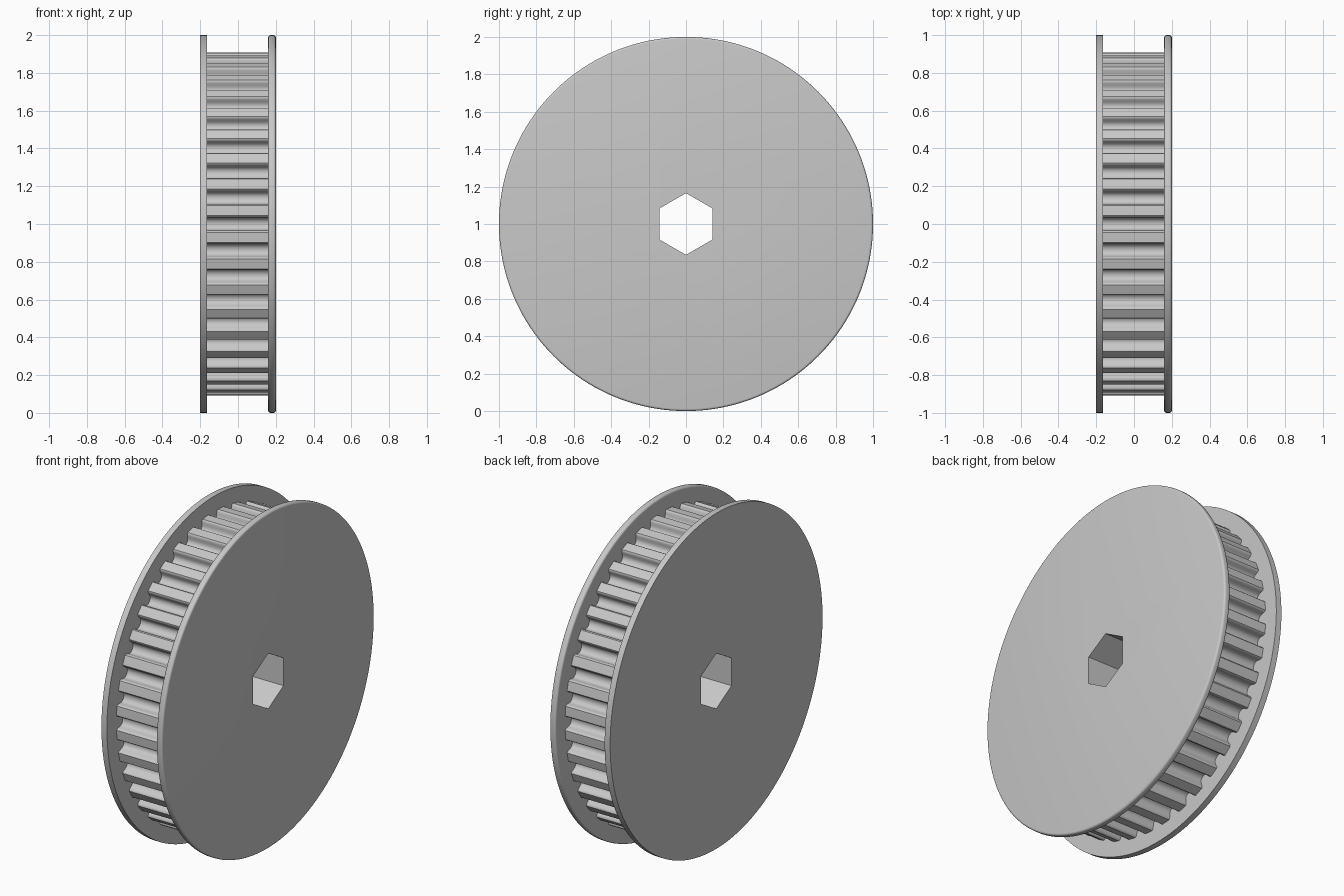
import bpy
import bmesh
from math import sin, cos, pi, radians

if "Cube" in bpy.data.objects:
    bpy.data.objects.remove(bpy.data.objects["Cube"], do_unlink=True)

TEETH = 40
TIP_RADIUS = 0.91
AXLE_Z = 1.0

grey = bpy.data.materials.new("plain grey")
grey.use_nodes = True
colour = (0.58, 0.58, 0.58, 1)
grey.diffuse_color = colour
grey.node_tree.nodes["Principled BSDF"].inputs["Base Color"].default_value = colour


def ring(radius, count):
    """Regular polygon in the YZ plane, first corner pointing up."""
    return [(radius * sin(2 * pi * i / count), radius * cos(2 * pi * i / count))
            for i in range(count)]


def prism(name, outline, x0, x1):
    """Extrude a YZ outline along the axle from x0 to x1."""
    bm = bmesh.new()
    base = bm.faces.new([bm.verts.new((x0, y, z + AXLE_Z)) for y, z in outline])
    moved = bmesh.ops.extrude_face_region(bm, geom=[base])["geom"]
    verts = [v for v in moved if isinstance(v, bmesh.types.BMVert)]
    bmesh.ops.translate(bm, verts=verts, vec=(x1 - x0, 0, 0))
    bmesh.ops.recalc_face_normals(bm, faces=bm.faces)
    mesh = bpy.data.meshes.new(name)
    bm.to_mesh(mesh)
    bm.free()
    mesh.materials.append(grey)
    obj = bpy.data.objects.new(name, mesh)
    bpy.context.collection.objects.link(obj)
    return obj


def toothed_outline():
    """Belt grooves with rounded roots and softened tooth corners."""
    half = [(0.012, 0.853), (0.023, 0.859), (0.030, 0.869), (0.033, 0.882),
            (0.035, 0.896), (0.038, 0.904), (0.044, 0.909)]
    groove = [(-t, r) for t, r in reversed(half)] + [(0, 0.851)] + half
    points = []
    for i in range(TEETH):
        a = 2 * pi * i / TEETH
        points += [(t * cos(a) + r * sin(a), r * cos(a) - t * sin(a)) for t, r in groove]
        land = a + pi / TEETH
        points.append((TIP_RADIUS * sin(land), TIP_RADIUS * cos(land)))
    return points


# Pulley parts
toothed_drum = prism("toothed_drum", toothed_outline(), -0.164, 0.16)
right_flange = prism("right_flange", ring(1.0, 160), -0.2, -0.164)
left_flange = prism("left_flange", ring(1.0, 160), 0.16, 0.2)

# Rounded rim on one flange
rim = left_flange.modifiers.new("rounded_rim", "BEVEL")
rim.width = 0.012
rim.segments = 4
rim.limit_method = "ANGLE"
rim.angle_limit = radians(40)

# Hexagonal axle hole through every part
cutter = prism("hex_bore_cutter", ring(0.165, 6), -0.3, 0.3)
cutter.hide_render = True
for part in (toothed_drum, right_flange, left_flange):
    bore = part.modifiers.new("hex_bore", "BOOLEAN")
    bore.operation = "DIFFERENCE"
    bore.solver = "EXACT"
    bore.object = cutter
    bpy.ops.object.select_all(action="DESELECT")
    part.select_set(True)
    bpy.context.view_layer.objects.active = part
    for name in [m.name for m in part.modifiers]:
        bpy.ops.object.modifier_apply(modifier=name)
    bpy.ops.object.shade_smooth_by_angle(angle=radians(35))
bpy.data.objects.remove(cutter, do_unlink=True)
